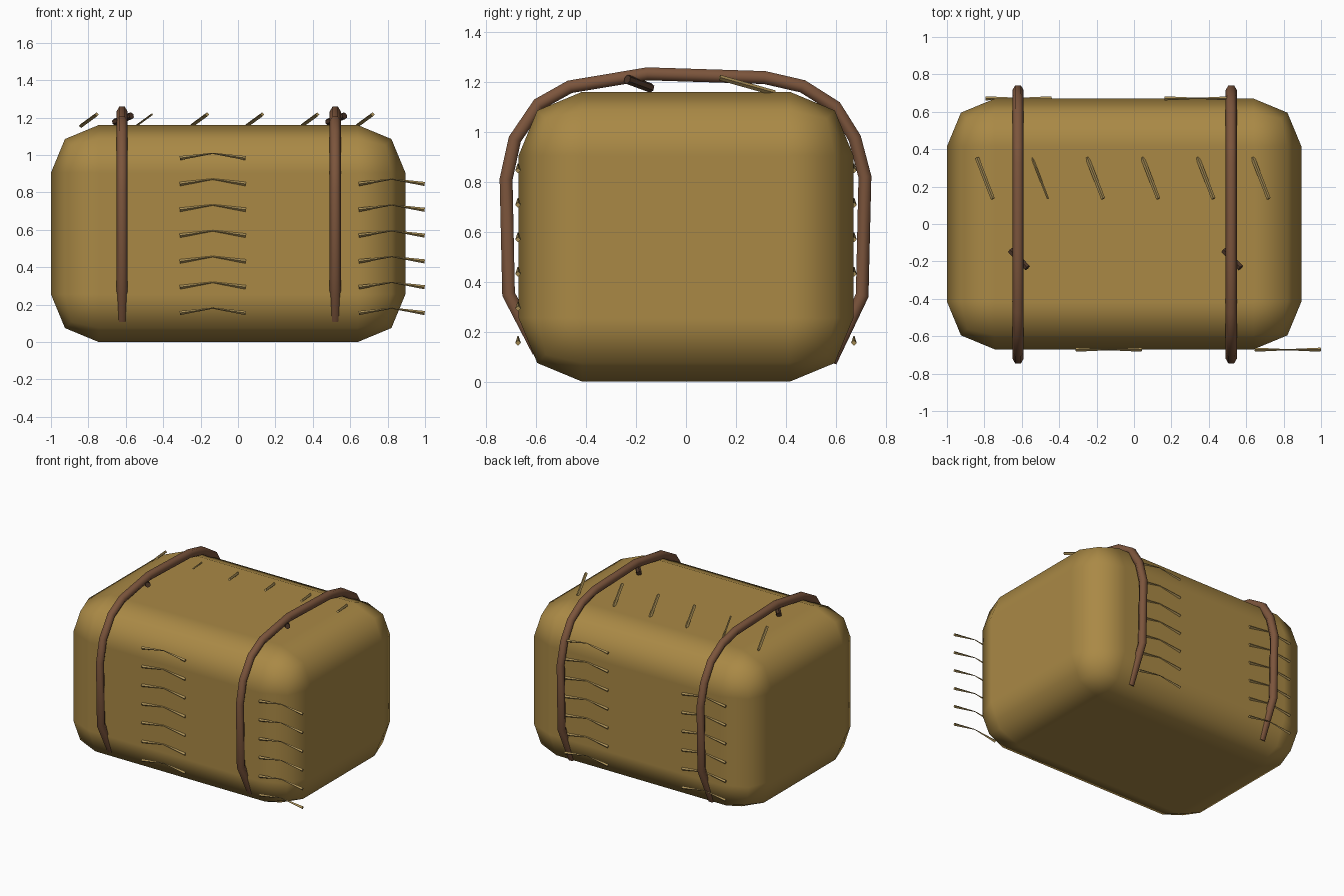
import bpy, bmesh, math
from mathutils import Vector

if "Cube" in bpy.data.objects:
    bpy.data.objects.remove(bpy.data.objects["Cube"])


def material(name, rgb):
    m = bpy.data.materials.new(name)
    m.diffuse_color = (*rgb, 1)
    m.use_nodes = True
    m.node_tree.nodes["Principled BSDF"].inputs["Base Color"].default_value = m.diffuse_color
    return m


HAY = material("hay", (0.40, 0.25, 0.06))
ROPE = material("rope", (0.20, 0.09, 0.045))
KNOT = material("dark_rope", (0.07, 0.035, 0.02))
STRAW = material("straw", (0.42, 0.29, 0.10))


def add_object(name, bm, mat):
    mesh = bpy.data.meshes.new(name)
    bm.to_mesh(mesh)
    bm.free()
    mesh.materials.append(mat)
    ob = bpy.data.objects.new(name, mesh)
    bpy.context.collection.objects.link(ob)
    return ob


def rod(bm, a, b, r1, r2, sides):
    a, b = Vector(a), Vector(b)
    d = b - a
    mat = d.to_track_quat('Z', 'Y').to_matrix().to_4x4()
    mat.translation = (a + b) / 2
    bmesh.ops.create_cone(bm, cap_ends=True, segments=sides, radius1=r1,
                          radius2=r2, depth=d.length, matrix=mat)


# Bale body with a wide two-step rounded edge
bm = bmesh.new()
bmesh.ops.create_cube(bm, size=1)
for v in bm.verts:
    v.co = (v.co.x * 1.895 - 0.0525, v.co.y * 1.34, (v.co.z + 0.5) * 1.16)
for f in bm.faces:
    f.smooth = True
body = add_object("bale_body", bm, HAY)
bev = body.modifiers.new("round", 'BEVEL')
bev.width = 0.255
bev.segments = 2
bev.harden_normals = True

# Rope straps over the bale, open underneath, each with a knot
PATH = [(-0.59, 0.12), (-0.71, 0.35), (-0.72, 0.81), (-0.685, 0.97),
        (-0.59, 1.11), (-0.465, 1.18), (-0.155, 1.232), (0.315, 1.217),
        (0.467, 1.182), (0.597, 1.10), (0.675, 0.975), (0.716, 0.82),
        (0.705, 0.345), (0.578, 0.08)]
for side, x in (("left", -0.62), ("right", 0.52)):
    cu = bpy.data.curves.new(side + "_strap", 'CURVE')
    cu.dimensions = '3D'
    cu.bevel_depth = 0.03
    cu.bevel_resolution = 1
    cu.use_fill_caps = True
    sp = cu.splines.new('POLY')
    sp.points.add(len(PATH) - 1)
    for p, (y, z) in zip(sp.points, PATH):
        p.co = (x, y, z, 1)
    sp.use_smooth = True
    cu.materials.append(ROPE)
    bpy.context.collection.objects.link(
        bpy.data.objects.new(side + "_strap", cu))

    bm = bmesh.new()
    rod(bm, (x - 0.04, -0.14, 1.175), (x + 0.05, -0.235, 1.21), 0.019, 0.019, 6)
    add_object(side + "_knot", bm, KNOT)

# Loose straws sticking up from the top
bm = bmesh.new()
for i in range(6):
    x = -0.80 + i * 0.295
    r = 0.006 if i == 1 else 0.011
    rod(bm, (x - 0.04, 0.355, 1.155), (x + 0.045, 0.135, 1.217), r, r, 4)
add_object("top_straws", bm, STRAW)

# Chevron straws on front and back, the back being a half turn of the front
for name, s, off in (("front_straws", 1, 0), ("back_straws", -1, 0.205)):
    bm = bmesh.new()
    for cx, rows in ((-0.135, 7), (0.822, 6)):
        for i in range(rows):
            z = 0.155 + 0.138 * i
            x = off + s * cx
            y = -0.672 * s
            for e in (-1, 1):
                rod(bm, (x + e * 0.176, y, z), (x, y, z + 0.026), 0.011, 0.003, 4)
    add_object(name, bm, STRAW)
